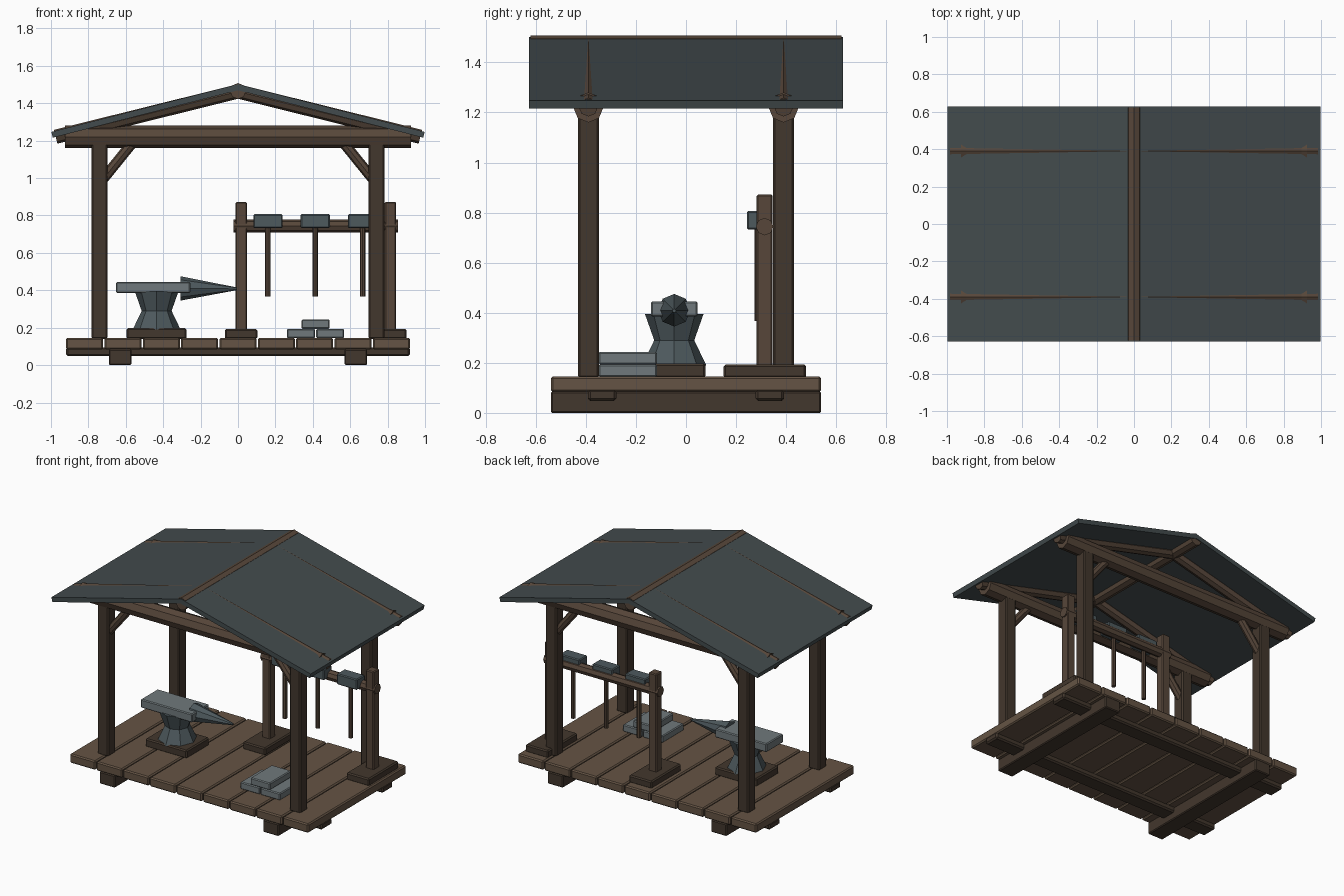
import bpy, bmesh, math
from mathutils import Vector, Matrix

if "Cube" in bpy.data.objects:
    bpy.data.objects.remove(bpy.data.objects["Cube"])


def material(name, rgb):
    m = bpy.data.materials.new(name)
    m.diffuse_color = (*rgb, 1)
    m.use_nodes = True
    m.node_tree.nodes["Principled BSDF"].inputs["Base Color"].default_value = m.diffuse_color
    return m


PLANK = material("plank_wood", (0.13, 0.088, 0.058))
WOOD = material("beam_wood", (0.095, 0.062, 0.042))
DARK = material("dark_wood", (0.055, 0.038, 0.026))
ROOF = material("slate", (0.055, 0.07, 0.074))
IRON = material("iron", (0.075, 0.1, 0.11))
STEEL = material("steel", (0.16, 0.19, 0.2))


def finish(name, bm, mat):
    bmesh.ops.recalc_face_normals(bm, faces=bm.faces)
    me = bpy.data.meshes.new(name)
    bm.to_mesh(me)
    bm.free()
    me.materials.append(mat)
    ob = bpy.data.objects.new(name, me)
    bpy.context.collection.objects.link(ob)
    return ob


def box(name, x, y, z, mat, bevel=0.006):
    """Chamfered box from (min, max) pairs."""
    bm = bmesh.new()
    bmesh.ops.create_cube(bm, size=1)
    for v in bm.verts:
        v.co = [(a + b) / 2 + c * (b - a) for c, (a, b) in zip(v.co, (x, y, z))]
    if bevel:
        bmesh.ops.bevel(bm, geom=bm.edges[:], offset=bevel, segments=1, affect='EDGES')
    return finish(name, bm, mat)


def log(name, a, b, r, mat, r2=None, sides=8):
    """Low-poly round bar from a to b with one corner facing up."""
    a, b = Vector(a), Vector(b)
    d = (b - a).normalized()
    side = d.cross(Vector((0, 0, 1)) if abs(d.z) < 0.99 else Vector((0, 1, 0))).normalized()
    up = side.cross(d)
    bm = bmesh.new()
    rings = []
    for p, rad in ((a, r), (b, r if r2 is None else r2)):
        angles = [math.tau * i / sides for i in range(sides)]
        rings.append([bm.verts.new(p + (up * math.cos(t) + side * math.sin(t)) * rad)
                      for t in angles])
    for i in range(sides):
        j = (i + 1) % sides
        bm.faces.new((rings[0][i], rings[0][j], rings[1][j], rings[1][i]))
    bm.faces.new(rings[0])
    bm.faces.new(rings[1])
    return finish(name, bm, mat)


# deck: nine planks over joists and skids
for i in range(9):
    c = (i - 4) * 0.205
    box(f"deck_plank_{i + 1}", (c - 0.099, c + 0.099), (-0.54, 0.54), (0.083, 0.146), PLANK, 0.008)
for s, side in ((-1, "left"), (1, "right")):
    box(f"skid_{side}", (s * 0.63 - 0.06, s * 0.63 + 0.06), (-0.54, 0.54), (0, 0.085), DARK)
for s, side in ((-1, "front"), (1, "back")):
    box(f"joist_{side}", (-0.92, 0.92), (s * 0.335 - 0.057, s * 0.335 + 0.057), (0.048, 0.095), DARK, 0.01)

# timber frame
for sy, fb in ((-1, "front"), (1, "back")):
    y = sy * 0.39
    log(f"tie_beam_{fb}", (-0.925, y, 1.22), (0.925, y, 1.22), 0.06, WOOD)
    for sx, lr in ((-1, "left"), (1, "right")):
        x = sx * 0.74
        box(f"post_{fb}_{lr}", (x - 0.042, x + 0.042), (y - 0.042, y + 0.042), (0.14, 1.2), DARK, 0.008)
        log(f"brace_{fb}_{lr}", (sx * 0.745, y, 0.965), (sx * 0.555, y, 1.2), 0.028, WOOD)
        log(f"rafter_{fb}_{lr}", (0, y, 1.463), (sx * 0.975, y, 1.221), 0.038, WOOD)

# roof
log("ridge_pole", (0, -0.622, 1.465), (0, 0.622, 1.465), 0.043, WOOD)
for s, lr in ((-1, "left"), (1, "right")):
    bm = bmesh.new()
    section = ((0, 1.502), (s * 0.998, 1.247), (s * 0.99, 1.216), (0, 1.469))
    face = bm.faces.new([bm.verts.new((x, -0.627, z)) for x, z in section])
    ext = bmesh.ops.extrude_face_region(bm, geom=[face])
    bmesh.ops.translate(bm, vec=(0, 1.254, 0),
                        verts=[g for g in ext["geom"] if isinstance(g, bmesh.types.BMVert)])
    finish(f"roof_panel_{lr}", bm, ROOF)

# anvil
ax, ay = -0.435, -0.047
box("anvil_base", (ax - 0.16, ax + 0.16), (ay - 0.125, ay + 0.125), (0.14, 0.198), DARK, 0.008)
log("anvil_foot", (ax, ay, 0.19), (ax, ay, 0.29), 0.128, IRON, 0.08)
log("anvil_waist", (ax, ay, 0.29), (ax, ay, 0.395), 0.08, IRON, 0.117)
box("anvil_face", (-0.652, -0.255), (ay - 0.093, ay + 0.093), (0.385, 0.445), STEEL)
log("anvil_horn", (-0.307, ay, 0.41), (-0.005, ay, 0.408), 0.065, IRON, 0.007)

# tool rack
for x, lr in ((0.017, "left"), (0.815, "right")):
    box(f"rack_foot_{lr}", (x - 0.087, x + 0.087), (0.15, 0.48), (0.14, 0.193), DARK, 0.008)
    box(f"rack_post_{lr}", (x - 0.031, x + 0.031), (0.282, 0.346), (0.185, 0.872), WOOD)
log("rack_rail", (-0.025, 0.314, 0.744), (0.855, 0.314, 0.744), 0.035, WOOD)
for i in range(3):
    x = 0.16 + i * 0.253
    box(f"hammer_head_{i + 1}", (x - 0.078, x + 0.078), (0.244, 0.332), (0.732, 0.807), IRON)
    log(f"hammer_handle_{i + 1}", (x, 0.288, 0.367), (x, 0.288, 0.74), 0.015, WOOD)

# stacked ingots
for i, (x, z) in enumerate(((0.337, 0.144), (0.493, 0.144), (0.415, 0.194))):
    box(f"ingot_{i + 1}", (x - 0.075, x + 0.075), (-0.35, -0.115), (z, z + 0.05), STEEL)
